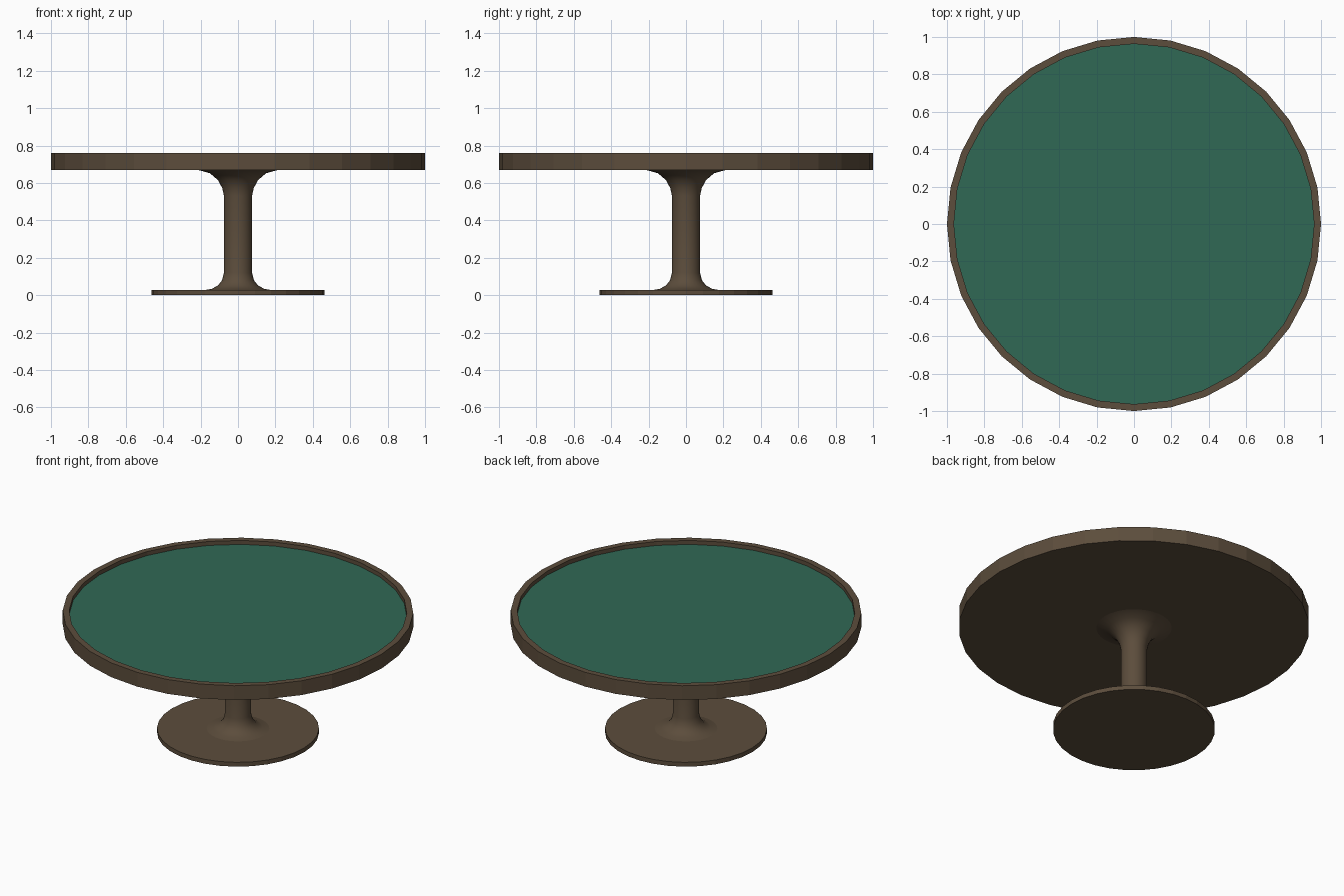
import bpy, bmesh, math

if "Cube" in bpy.data.objects:
    bpy.data.objects.remove(bpy.data.objects["Cube"])


def material(name, rgb):
    m = bpy.data.materials.new(name)
    m.diffuse_color = (*rgb, 1)
    m.use_nodes = True
    m.node_tree.nodes["Principled BSDF"].inputs["Base Color"].default_value = m.diffuse_color
    return m


wood = material("dark_wood", (0.107, 0.074, 0.045))
felt = material("green_felt", (0.030, 0.138, 0.091))


def lathe(name, profile, mat, segments=32, smooth=False):
    """Spin a (radius, z) profile about z; radius 0 ends close to a point."""
    bm = bmesh.new()
    verts = [bm.verts.new((r, 0, z)) for r, z in profile]
    edges = [bm.edges.new(p) for p in zip(verts, verts[1:])]
    bmesh.ops.spin(bm, geom=verts + edges, cent=(0, 0, 0), axis=(0, 0, 1),
                   angle=math.tau, steps=segments, use_duplicate=False)
    bmesh.ops.remove_doubles(bm, verts=bm.verts, dist=1e-5)
    bmesh.ops.recalc_face_normals(bm, faces=bm.faces)
    me = bpy.data.meshes.new(name)
    bm.to_mesh(me)
    bm.free()
    me.materials.append(mat)
    ob = bpy.data.objects.new(name, me)
    bpy.context.collection.objects.link(ob)
    if smooth:
        bpy.ops.object.select_all(action='DESELECT')
        ob.select_set(True)
        bpy.context.view_layer.objects.active = ob
        bpy.ops.object.shade_smooth_by_angle(angle=math.radians(35))
    return ob


# Table top: solid tray with a raised rim
lathe("table_top", [(0, 0.67), (1, 0.67), (1, 0.76), (0.963, 0.76),
                    (0.963, 0.73), (0, 0.73)], wood)

# Felt playing surface, recessed inside the rim
bpy.ops.mesh.primitive_circle_add(vertices=32, radius=0.963, fill_type='NGON',
                                  location=(0, 0, 0.735))
surface = bpy.context.object
surface.name = "felt_surface"
# line the corners up with the rim, whose first corner is on +x
surface.data.materials.append(felt)

# Pedestal: column flared at both ends
lathe("pedestal", [(0.19, 0.025), (0.14, 0.034), (0.108, 0.051), (0.085, 0.08),
                   (0.075, 0.12), (0.075, 0.53), (0.084, 0.572), (0.107, 0.615),
                   (0.15, 0.652), (0.215, 0.67)], wood, smooth=True)

# Round foot plate
lathe("foot_plate", [(0, 0), (0.462, 0), (0.462, 0.027), (0, 0.027)], wood)
